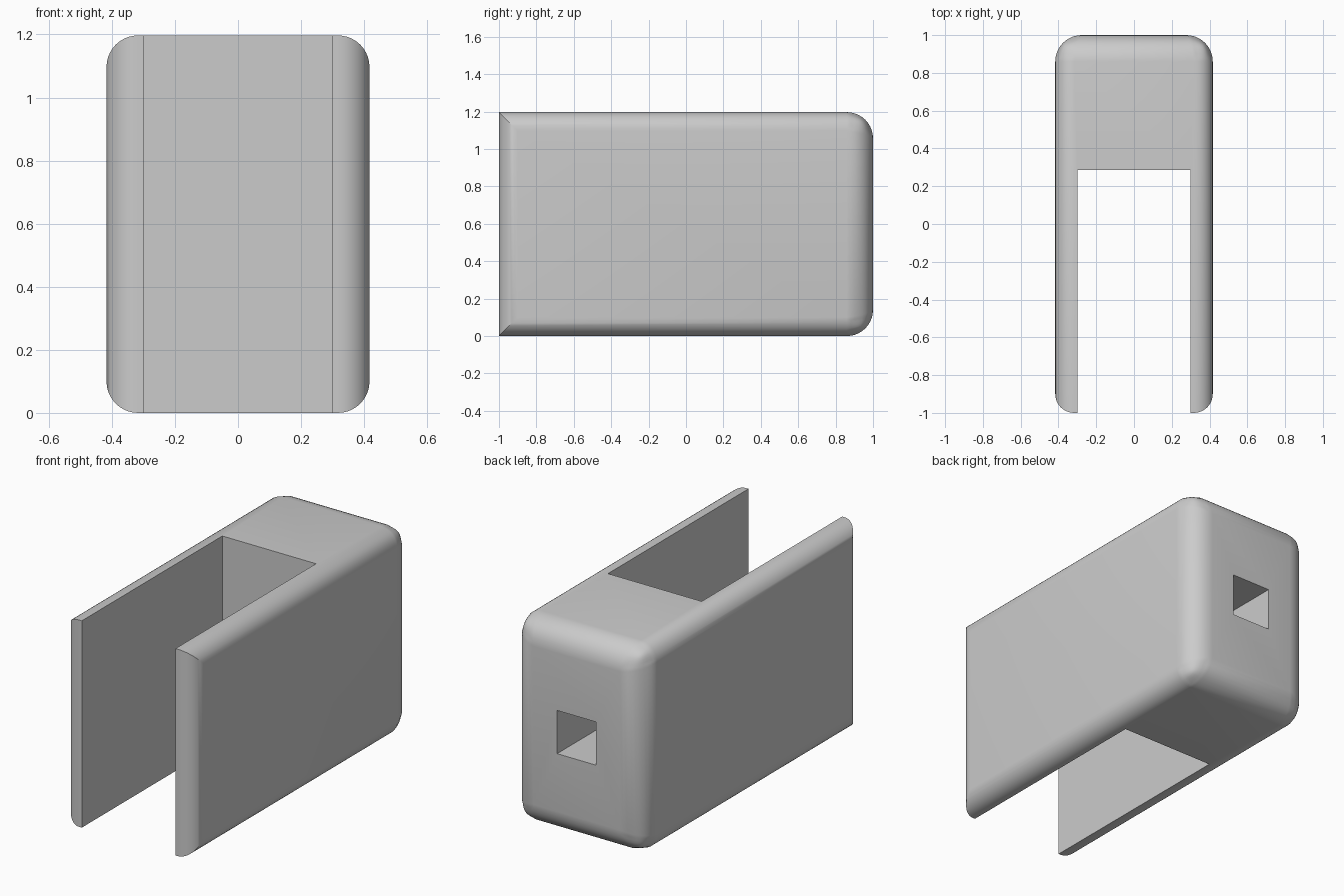
import bpy
import bmesh
import math

cube = bpy.data.objects.get("Cube")
if cube:
    bpy.data.objects.remove(cube, do_unlink=True)

HALF_W, HALF_L, HEIGHT = 0.417, 1.0, 1.197
BACK_RADIUS, SIDE_RADIUS = 0.14, 0.1

grey = bpy.data.materials.new("plain grey")
grey.use_nodes = True
colour = (0.6, 0.6, 0.6, 1)
grey.diffuse_color = colour
grey.node_tree.nodes["Principled BSDF"].inputs["Base Color"].default_value = colour


def box(name, low, high):
    """Axis-aligned box between two corners."""
    bm = bmesh.new()
    bmesh.ops.create_cube(bm, size=1)
    for v in bm.verts:
        v.co = [lo + (c + 0.5) * (hi - lo) for c, lo, hi in zip(v.co, low, high)]
    mesh = bpy.data.meshes.new(name)
    bm.to_mesh(mesh)
    bm.free()
    mesh.materials.append(grey)
    obj = bpy.data.objects.new(name, mesh)
    bpy.context.collection.objects.link(obj)
    return obj


# Solid block, rounded everywhere but along the front top and bottom edges
body = box("slotted_block", (-HALF_W, -HALF_L, 0), (HALF_W, HALF_L, HEIGHT))
weights = body.data.attributes.new("bevel_weight_edge", "FLOAT", "EDGE")
for edge in body.data.edges:
    a, b = (body.data.vertices[i].co for i in edge.vertices)
    at_back = min(a.y, b.y) > 0
    front_cross = max(a.y, b.y) < 0 and abs(a.x - b.x) > 0.1
    if at_back:
        weights.data[edge.index].value = 1
    elif not front_cross:
        weights.data[edge.index].value = SIDE_RADIUS / BACK_RADIUS

bevel = body.modifiers.new("rounded_edges", "BEVEL")
bevel.limit_method = "WEIGHT"
bevel.width = BACK_RADIUS
bevel.segments = 10

# Open slot from the front, and a square socket in the back
cutters = [
    box("slot_cutter", (-0.3, -1.5, -0.5), (0.3, 0.285, 1.7)),
    box("socket_cutter", (-0.125, 0.5, 0.475), (0.125, 1.5, 0.725)),
]
for cutter in cutters:
    cutter.hide_render = True
    cut = body.modifiers.new(cutter.name, "BOOLEAN")
    cut.operation = "DIFFERENCE"
    cut.solver = "EXACT"
    cut.object = cutter

# Apply the modifiers, then smooth the rounded edges only
bpy.ops.object.select_all(action="DESELECT")
body.select_set(True)
bpy.context.view_layer.objects.active = body
for name in [m.name for m in body.modifiers]:
    bpy.ops.object.modifier_apply(modifier=name)
for cutter in cutters:
    bpy.data.objects.remove(cutter, do_unlink=True)
bpy.ops.object.shade_smooth_by_angle(angle=math.radians(30))
